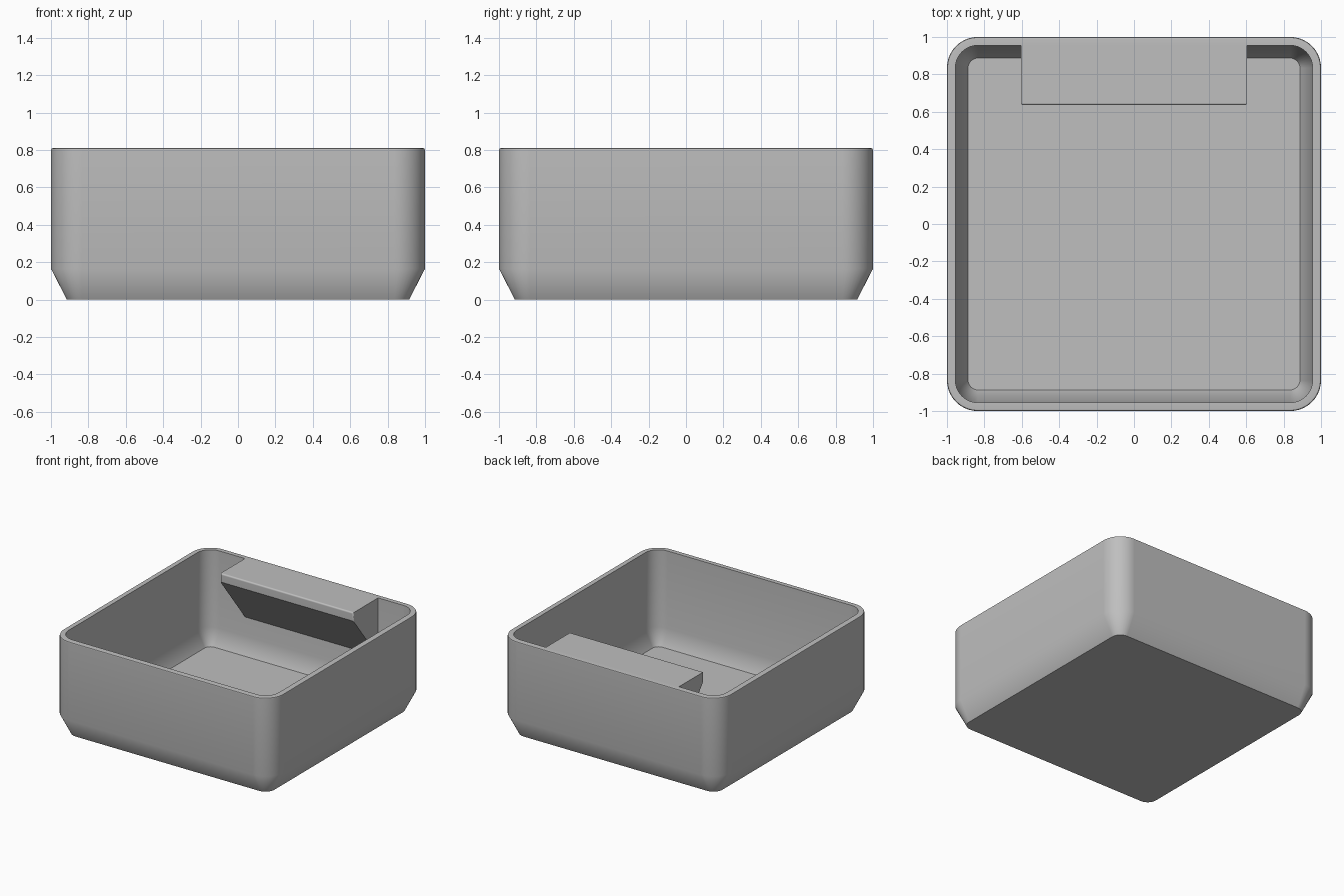
import bpy, bmesh, math

if "Cube" in bpy.data.objects:
    bpy.data.objects.remove(bpy.data.objects["Cube"], do_unlink=True)

HEIGHT = 0.81
INNER = 0.955

grey = bpy.data.materials.new("plain grey")
grey.use_nodes = True
grey.diffuse_color = (0.52, 0.52, 0.52, 1)
grey.node_tree.nodes["Principled BSDF"].inputs["Base Color"].default_value = grey.diffuse_color


def finish(bm, name):
    """Turn a bmesh into a smooth-shaded object with crisp edges."""
    bmesh.ops.recalc_face_normals(bm, faces=bm.faces)
    mesh = bpy.data.meshes.new(name)
    bm.to_mesh(mesh)
    bm.free()
    mesh.materials.append(grey)
    obj = bpy.data.objects.new(name, mesh)
    bpy.context.collection.objects.link(obj)
    bpy.ops.object.select_all(action="DESELECT")
    obj.select_set(True)
    bpy.context.view_layer.objects.active = obj
    bpy.ops.object.shade_smooth_by_angle(angle=math.radians(32))
    weighted = obj.modifiers.new("weighted normals", "WEIGHTED_NORMAL")
    weighted.keep_sharp = True
    return obj


def rounded_square(bm, half, radius, z, steps=10):
    """Ring of vertices around a square with rounded corners."""
    ring = []
    for corner in range(4):
        middle = math.radians(45 + 90 * corner)
        cx = math.copysign(half - radius, math.cos(middle))
        cy = math.copysign(half - radius, math.sin(middle))
        for i in range(steps + 1):
            a = math.radians(90 * (corner + i / steps))
            ring.append(bm.verts.new((cx + radius * math.cos(a), cy + radius * math.sin(a), z)))
    return ring


# Open bin: one skin running up the outside, over the rim and down to the floor
profile = [
    (0.915, 0.08, 0), (1, 0.165, 0.165),
    (1, 0.165, HEIGHT - 0.01), (0.997, 0.162, HEIGHT - 0.003), (0.99, 0.155, HEIGHT),
    (INNER, 0.12, HEIGHT), (INNER, 0.12, 0.175), (0.887, 0.052, 0.045),
]
bm = bmesh.new()
rings = [rounded_square(bm, *p) for p in profile]
for low, high in zip(rings, rings[1:]):
    for i in range(len(low)):
        j = (i + 1) % len(low)
        bm.faces.new((low[i], low[j], high[j], high[i]))
bm.faces.new(rings[0])
bm.faces.new(rings[-1])
finish(bm, "bin_body")

# Label ledge: side profile swept across the back wall
FRONT = 0.635
side = [(INNER, HEIGHT), (FRONT, HEIGHT), (FRONT, 0.74), (INNER, 0.33)]
bm = bmesh.new()
ends = [[bm.verts.new((x, y, z)) for y, z in side] for x in (-0.605, 0.605)]
for end in ends:
    bm.faces.new(end)
for i in range(4):
    j = (i + 1) % 4
    bm.faces.new((ends[0][i], ends[0][j], ends[1][j], ends[1][i]))
bmesh.ops.recalc_face_normals(bm, faces=bm.faces)


def on_lip(edge):
    """Upper lip edge and the two upright lip corners."""
    a, b = (v.co for v in edge.verts)
    at_front = max(a.y, b.y) < FRONT + 0.001
    return at_front and max(a.z, b.z) > HEIGHT - 0.001


bmesh.ops.bevel(bm, geom=[e for e in bm.edges if on_lip(e)], offset=0.012,
                segments=3, profile=0.5, affect="EDGES")
finish(bm, "label_ledge")
